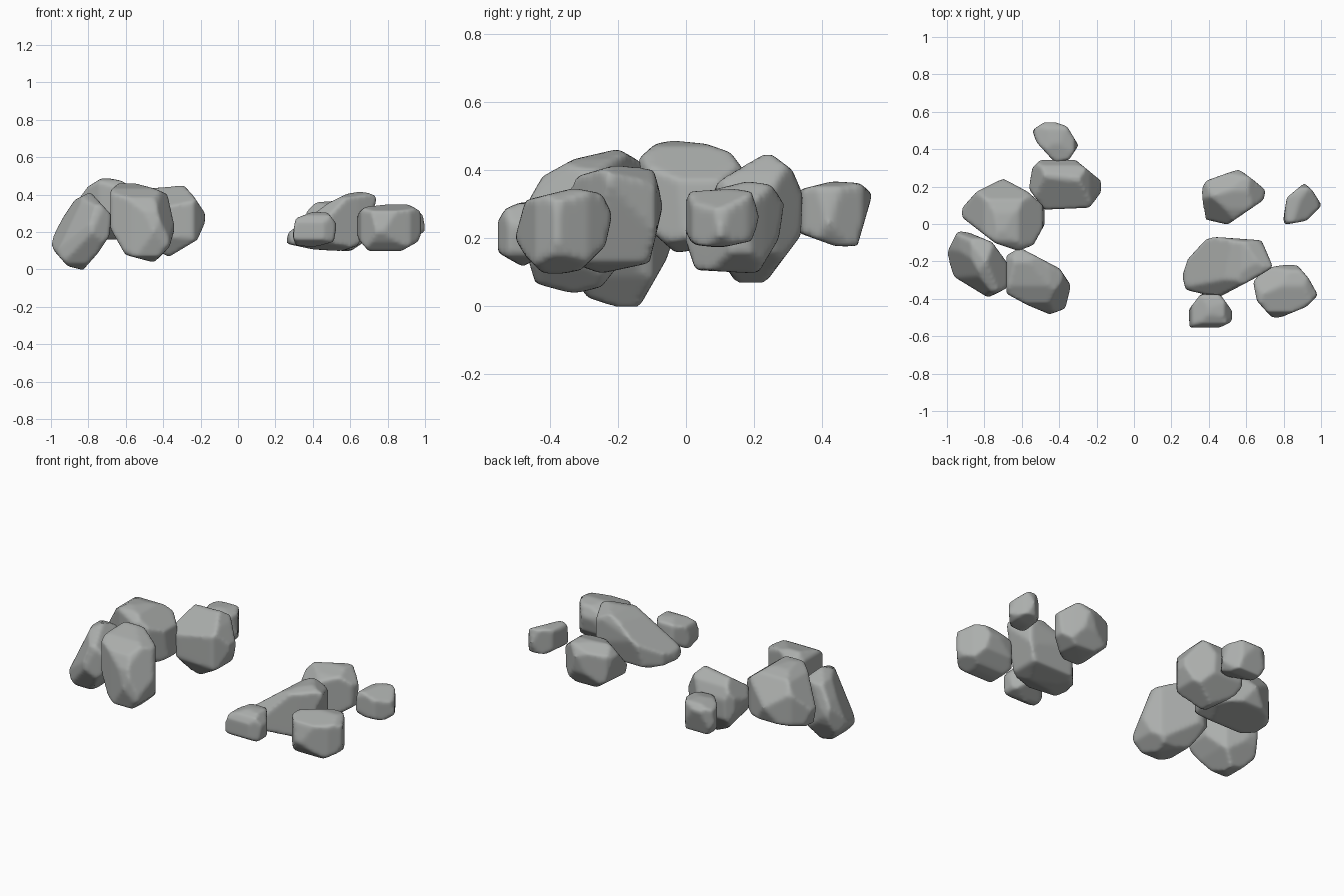
import bpy, bmesh
from math import radians, sin, cos
from mathutils import Vector
from mathutils.geometry import convex_hull_2d

stone = bpy.data.materials.new("stone")
stone.diffuse_color = (0.41, 0.425, 0.415, 1)


def oblique(right, turn, tilt):
    """Right and up axes of a slanted chisel direction."""
    a, e = radians(turn), radians(tilt)
    u = Vector((right[0] * cos(a), right[1] * sin(a), 0))
    away = Vector((-u.y, u.x, 0))
    return u, away * sin(e) + Vector((0, 0, cos(e)))


AXES = {'fr': oblique((1, 1), 35, 25), 'bl': oblique((-1, -1), 35, 25), 'low': oblique((-1, 1), 40, -30)}
UNIT = 1 / 178   # chip marks are given in 1/178 units along the oblique axes


def rock(name, top, front, side, keep=0.96, chips=()):
    """Carve a boulder from a block by its top (x,y), front (x,z) and side (y,z) outlines, then chip it."""
    bm = bmesh.new()
    bmesh.ops.create_cube(bm, size=4)

    def chop(co, no):
        geom = bm.verts[:] + bm.edges[:] + bm.faces[:]
        bmesh.ops.bisect_plane(bm, geom=geom, plane_co=co, plane_no=no,
                               dist=1e-5, clear_outer=True)
        rim = [e for e in bm.edges if e.is_boundary]
        if rim:
            bmesh.ops.holes_fill(bm, edges=rim, sides=0)

    def cut(a, b, mid, u, v):
        n = Vector((b.y - a.y, a.x - b.x))
        if n.length < 1e-6:
            return
        n.normalize()
        if n.dot(a - mid) < 0:
            n = -n
        p = a + n * 0.003
        chop(u * p.x + v * p.y, u * n.x + v * n.y)

    X, Y, Z = Vector((1, 0, 0)), Vector((0, 1, 0)), Vector((0, 0, 1))
    for outline, (u, v) in ((top, (X, Y)), (front, (X, Z)), (side, (Y, Z))):
        pts = [Vector(outline[k]) for k in convex_hull_2d([Vector(p) for p in outline])]
        mid = sum(pts, Vector((0, 0))) / len(pts)
        for a, b in zip(pts, pts[1:] + pts[:1]):
            cut(a, b, mid, u, v)

    centre = sum((v.co for v in bm.verts), Vector()) / len(bm.verts)
    for view, ax, ay, bx, by in chips:
        u, v = AXES[view]
        cut(Vector((ax, ay)) * UNIT, Vector((bx, by)) * UNIT, Vector((u.dot(centre), v.dot(centre))), u, v)

    # knock off the remaining corners
    for k in range(8):
        n = Vector((k % 2 * 2 - 1, k // 2 % 2 * 2 - 1, k // 4 * 2 - 1)).normalized()
        reach = max(n.dot(v.co - centre) for v in bm.verts)
        chop(centre + n * reach * keep, n)

    bmesh.ops.recalc_face_normals(bm, faces=bm.faces[:])
    me = bpy.data.meshes.new(name)
    bm.to_mesh(me)
    bm.free()
    me.materials.append(stone)
    ob = bpy.data.objects.new(name, me)
    bpy.context.collection.objects.link(ob)
    # worn, softened edges
    rm = ob.modifiers.new("remesh", 'REMESH')
    rm.mode = 'VOXEL'
    rm.voxel_size = 0.012
    rm.use_smooth_shade = True
    sm = ob.modifiers.new("wear", 'SMOOTH')
    sm.factor = 0.5
    sm.iterations = 4


# Left cluster
rock("tall_boulder",
     [(-.92, .08), (-.84, .17), (-.70, .24), (-.57, .17), (-.48, .09), (-.48, 0), (-.54, -.11), (-.62, -.14), (-.74, -.1), (-.92, .04)],
     [(-.92, .28), (-.8, .44), (-.72, .49), (-.62, .47), (-.49, .37), (-.48, .2), (-.65, .14), (-.88, .16)],
     [(-.14, .43), (-.09, .475), (-.04, .485), (.06, .475), (.13, .45), (.24, .3), (.2, .2), (-.03, .16), (-.13, .25)])
rock("leaning_boulder",
     [(-1, -.16), (-.94, -.04), (-.88, -.05), (-.76, -.1), (-.68, -.21), (-.68, -.34), (-.78, -.39), (-.96, -.28)],
     [(-1, .15), (-.93, .28), (-.87, .37), (-.79, .41), (-.68, .29), (-.69, .18), (-.75, .09), (-.83, 0), (-.91, .02), (-.98, .1)],
     [(-.39, .2), (-.36, .34), (-.2, .41), (-.08, .36), (-.04, .2), (-.06, .14), (-.14, 0), (-.2, 0), (-.29, .03)],
     .96, [('fr', -168, 42, -149, 79), ('bl', 148, 44, 168, -5)])
rock("front_boulder",
     [(-.68, -.17), (-.61, -.13), (-.4, -.24), (-.34, -.33), (-.37, -.45), (-.45, -.48), (-.57, -.43), (-.68, -.37)],
     [(-.68, .22), (-.68, .42), (-.62, .475), (-.45, .43), (-.38, .4), (-.34, .22), (-.37, .12), (-.45, .04), (-.6, .08)],
     [(-.42, .38), (-.33, .43), (-.2, .46), (-.13, .42), (-.14, .2), (-.25, .06), (-.33, .04), (-.44, .07), (-.48, .2), (-.46, .31)],
     .95, [('low', 1, -22, 18, 20)])
rock("back_boulder",
     [(-.56, .19), (-.54, .3), (-.5, .34), (-.32, .345), (-.18, .23), (-.18, .17), (-.24, .09), (-.48, .08)],
     [(-.56, .3), (-.48, .43), (-.29, .445), (-.24, .39), (-.18, .3), (-.18, .25), (-.22, .16), (-.37, .07), (-.5, .14)],
     [(.08, .36), (.12, .42), (.2, .44), (.25, .445), (.31, .4), (.34, .33), (.335, .21), (.23, .07), (.15, .07), (.08, .18)],
     .98, [('bl', 22, 44, 60, 26), ('bl', 65, 6, 36, -22)])
rock("back_stone",
     [(-.54, .5), (-.46, .555), (-.36, .52), (-.3, .42), (-.35, .345), (-.42, .33), (-.52, .44)],
     [(-.54, .25), (-.53, .34), (-.42, .37), (-.32, .35), (-.3, .24), (-.34, .18), (-.5, .18)],
     [(.33, .34), (.43, .365), (.51, .36), (.545, .33), (.5, .175), (.44, .18), (.33, .22)], .98)

# Right cluster
rock("rear_rock",
     [(.365, .19), (.39, .23), (.56, .29), (.64, .23), (.7, .18), (.69, .13), (.5, 0), (.37, .03)],
     [(.365, .3), (.42, .36), (.6, .37), (.7, .29), (.69, .16), (.6, .1), (.4, .11)],
     [(0, .2), (0, .3), (.08, .34), (.18, .365), (.25, .355), (.285, .3), (.27, .2), (.21, .1), (.03, .11)],
     .98, [('fr', 69, 49, 115, 47), ('bl', -78, 69, -62, 50), ('bl', -62, 38, -80, 29)])
rock("slanted_slab",
     [(.26, -.28), (.29, -.19), (.4, -.07), (.52, -.08), (.68, -.09), (.74, -.23), (.64, -.29), (.45, -.39), (.28, -.35)],
     [(.28, .24), (.36, .29), (.58, .4), (.72, .425), (.74, .37), (.67, .22), (.64, .13), (.55, .1), (.4, .11), (.26, .14)],
     [(-.39, .3), (-.32, .38), (-.2, .415), (-.1, .41), (-.07, .3), (-.11, .13), (-.25, .1), (-.39, .15)],
     .96, [('fr', 20, 7, 58, 27), ('low', -124, 87, -94, 89), ('bl', -46, 101, -14, 72)])
rock("side_stone",
     [(.8, .02), (.82, .14), (.91, .215), (.95, .18), (1, .1), (.92, .02), (.81, 0)],
     [(.8, .2), (.81, .33), (.91, .35), (.98, .32), (1, .21), (.96, .18), (.82, .175)],
     [(0, .22), (0, .31), (.02, .345), (.1, .35), (.19, .335), (.215, .26), (.19, .195), (.1, .175), (.02, .185)],
     .98, [('bl', -153, 83, -126, 90), ('bl', -123, 66, -146, 55)])
rock("outer_rock",
     [(.64, -.31), (.7, -.24), (.86, -.21), (.93, -.29), (.98, -.38), (.92, -.44), (.75, -.51), (.66, -.41)],
     [(.64, .17), (.64, .3), (.7, .345), (.91, .345), (.97, .31), (.99, .22), (.96, .15), (.87, .1), (.7, .1)],
     [(-.5, .2), (-.47, .31), (-.33, .345), (-.25, .33), (-.22, .27), (-.24, .18), (-.31, .11), (-.41, .09), (-.47, .15)],
     .98, [('fr', 55, 1, 102, 2)])
rock("front_stone",
     [(.295, -.46), (.36, -.375), (.46, -.38), (.525, -.47), (.52, -.52), (.46, -.55), (.3, -.55)],
     [(.295, .18), (.31, .27), (.4, .305), (.48, .3), (.525, .24), (.51, .15), (.4, .12), (.31, .13)],
     [(-.55, .16), (-.55, .25), (-.53, .285), (-.47, .31), (-.38, .29), (-.375, .18), (-.48, .12)], .98)
